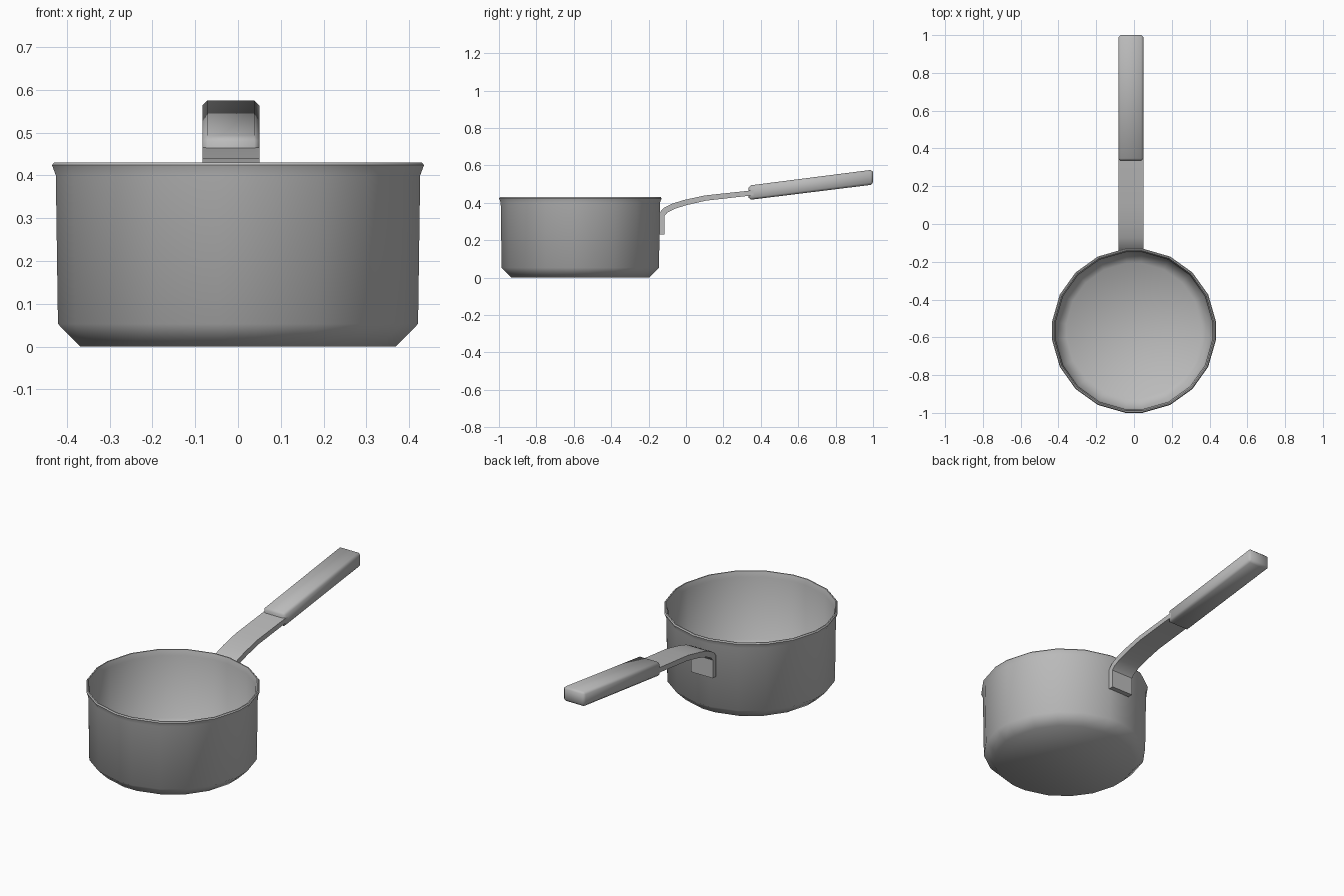
import bpy, bmesh
from math import radians, sin, cos

cube = bpy.data.objects.get("Cube")
if cube:
    bpy.data.objects.remove(cube)

steel = bpy.data.materials.new("grey_steel")
steel.use_nodes = True
GREY = (0.5, 0.5, 0.5, 1)
steel.diffuse_color = GREY
steel.node_tree.nodes["Principled BSDF"].inputs["Base Color"].default_value = GREY

X_LEFT, X_RIGHT = -0.083, 0.05   # handle width
POT_Y, RIM = -0.565, 0.437


def finish(name, bm, angle):
    bmesh.ops.recalc_face_normals(bm, faces=bm.faces)
    mesh = bpy.data.meshes.new(name)
    bm.to_mesh(mesh)
    bm.free()
    mesh.materials.append(steel)
    obj = bpy.data.objects.new(name, mesh)
    bpy.context.collection.objects.link(obj)
    bpy.ops.object.select_all(action='DESELECT')
    obj.select_set(True)
    bpy.context.view_layer.objects.active = obj
    bpy.ops.object.shade_smooth_by_angle(angle=radians(angle))
    return obj


def extrude_side(bm, outline):
    """Extrude a (y, z) outline across the handle width."""
    face = bm.faces.new([bm.verts.new((X_LEFT, y, z)) for y, z in outline])
    new = bmesh.ops.extrude_face_region(bm, geom=[face])["geom"]
    verts = [v for v in new if isinstance(v, bmesh.types.BMVert)]
    bmesh.ops.translate(bm, verts=verts, vec=(X_RIGHT - X_LEFT, 0, 0))


# Pot: one closed wall profile swept around the centre
angles = [q * 90 + a for q in range(4) for a in (6, 26, 45, 64, 84)]
profile = [(0.37, 0), (0.423, 0.053), (0.428, 0.4), (RIM, 0.424), (0.432, 0.43),
           (0.426, 0.43), (0.418, 0.4), (0.413, 0.06), (0.36, 0.014)]
bm = bmesh.new()
rings = [[bm.verts.new((r * cos(radians(a)), POT_Y + r * sin(radians(a)), z))
          for a in angles] for r, z in profile]
n = len(angles)
for low, high in zip(rings, rings[1:]):
    for i in range(n):
        j = (i + 1) % n
        bm.faces.new((low[i], low[j], high[j], high[i]))
bm.faces.new(rings[0])
bm.faces.new(rings[-1])
finish("pot", bm, 50)

# Bent strap joining the pot to the grip
upper = [(-0.143, 0.23), (-0.143, 0.345), (-0.12, 0.372), (-0.075, 0.395),
         (-0.01, 0.415), (0.1, 0.439), (0.36, 0.467)]
lower = [(0.36, 0.44), (0.105, 0.411), (0.005, 0.388), (-0.06, 0.368),
         (-0.1, 0.347), (-0.115, 0.33), (-0.115, 0.23)]
bm = bmesh.new()
extrude_side(bm, upper + lower)
finish("handle_strap", bm, 35)

# Sloping grip with softened edges
bm = bmesh.new()
extrude_side(bm, [(0.335, 0.415), (0.335, 0.492), (1.0, 0.577), (1.0, 0.497)])
bmesh.ops.bevel(bm, geom=bm.edges[:], offset=0.012, segments=1, affect='EDGES')
finish("handle_grip", bm, 60)
